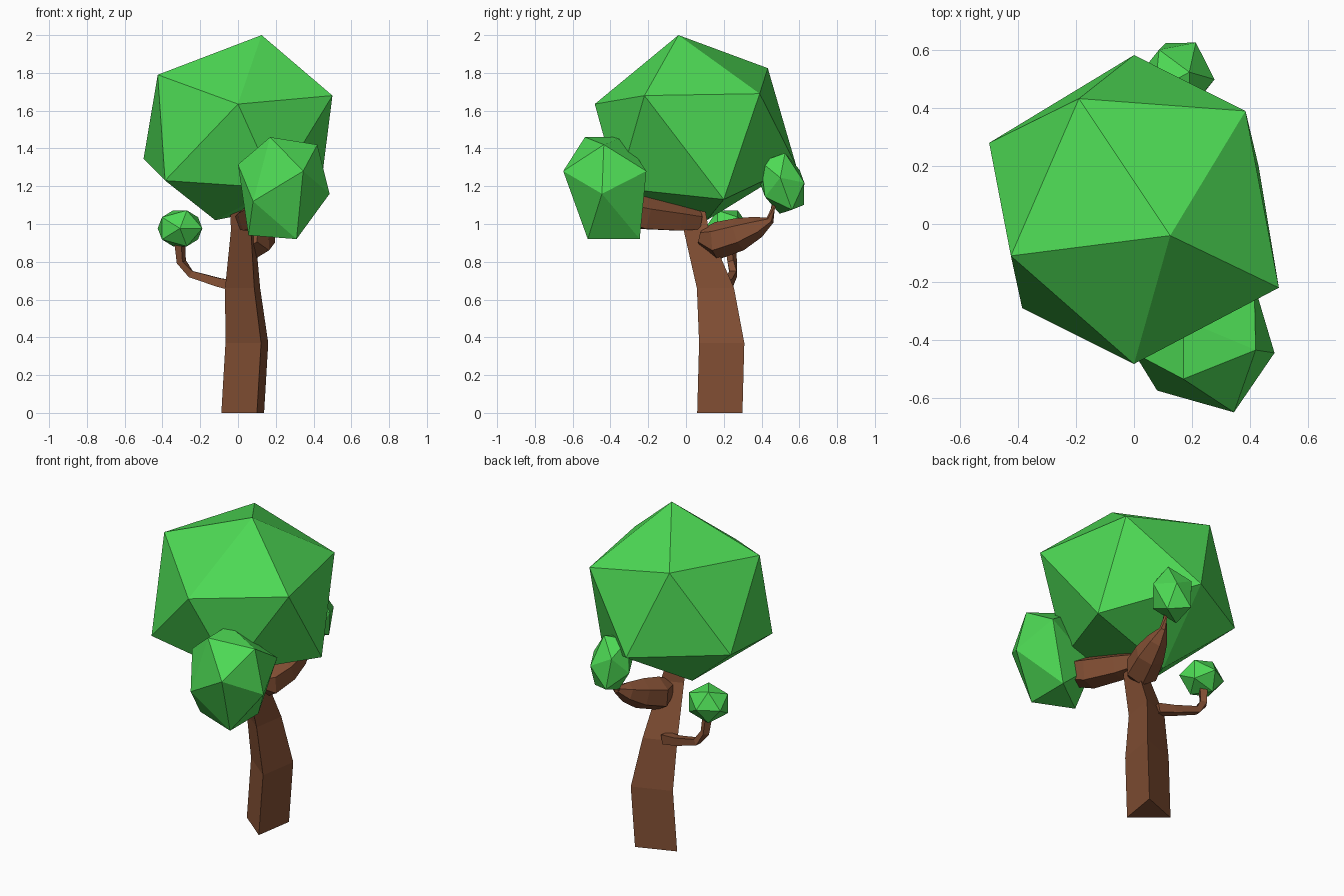
import bpy, bmesh, math
from mathutils import Vector, Matrix

if "Cube" in bpy.data.objects:
    bpy.data.objects.remove(bpy.data.objects["Cube"])


def material(name, rgb):
    m = bpy.data.materials.new(name)
    m.diffuse_color = (*rgb, 1)
    m.use_nodes = True
    m.node_tree.nodes["Principled BSDF"].inputs["Base Color"].default_value = m.diffuse_color
    return m


LEAF = material("leaf_green", (0.075, 0.70, 0.09))
BARK = material("bark_brown", (0.23, 0.08, 0.035))


def finish(bm, name, mat):
    bmesh.ops.recalc_face_normals(bm, faces=bm.faces)
    me = bpy.data.meshes.new(name)
    bm.to_mesh(me)
    bm.free()
    me.materials.append(mat)
    ob = bpy.data.objects.new(name, me)
    bpy.context.collection.objects.link(ob)
    return ob


def faceted_blob(name, corners):
    """Uneven 20-sided leaf clump spanned by its corners."""
    bm = bmesh.new()
    for c in corners:
        bm.verts.new(c)
    bmesh.ops.convex_hull(bm, input=bm.verts)
    finish(bm, name, LEAF)


def ico_blob(name, centre, size, pole, tilt=0):
    """Regular 20-sided clump: pole turns it, tilt leans it about x."""
    bm = bmesh.new()
    bmesh.ops.create_icosphere(bm, subdivisions=1, radius=1)
    m = (Matrix.Translation(centre) @ Matrix.Rotation(tilt, 4, 'X')
         @ Matrix.Diagonal((*size, 1)) @ pole)
    bmesh.ops.transform(bm, matrix=m, verts=bm.verts)
    finish(bm, name, LEAF)


def limb(name, stations, sides, turn=0, level=False):
    """Tapered tube through (x, y, z, radius) stations."""
    bm = bmesh.new()
    pts = [Vector(s[:3]) for s in stations]
    rings = []
    for i, s in enumerate(stations):
        d = pts[min(i + 1, len(pts) - 1)] - pts[max(i - 1, 0)]
        if level:
            u, v = Vector((1, 0, 0)), Vector((0, 1, 0))
        else:
            ref = Vector((0.8, -0.5, 0.1)) if abs(d.normalized().z) > 0.8 else Vector((0, 0, 1))
            u = (ref - d * ref.dot(d) / d.length_squared).normalized()
            v = d.normalized().cross(u)
        ring = []
        for k in range(sides):
            a = turn + 2 * math.pi * k / sides
            ring.append(bm.verts.new(pts[i] + s[3] * (math.cos(a) * u + math.sin(a) * v)))
        rings.append(ring)
    for r0, r1 in zip(rings, rings[1:]):
        for k in range(sides):
            j = (k + 1) % sides
            bm.faces.new((r0[k], r0[j], r1[j], r1[k]))
    bm.faces.new(rings[0][::-1])
    bm.faces.new(rings[-1])
    finish(bm, name, BARK)


# Three-sided bending trunk
limb("trunk", [(0.05, 0.19, 0, 0.14), (0.072, 0.2, 0.37, 0.14),
               (0.045, 0.165, 0.66, 0.115), (0.04, 0.06, 0.97, 0.078),
               (0.0, 0.04, 1.2, 0.05)], 3, turn=math.radians(171), level=True)

# Branches
limb("front_branch", [(0.04, 0.07, 1.02, 0.06), (0.07, -0.04, 1.03, 0.08),
                      (0.13, -0.22, 1.05, 0.095), (0.18, -0.34, 1.08, 0.08)], 5)
limb("back_branch", [(0.06, 0.08, 0.93, 0.05), (0.08, 0.16, 0.91, 0.1),
                     (0.12, 0.28, 0.945, 0.088), (0.145, 0.38, 0.985, 0.058),
                     (0.16, 0.445, 1.02, 0.022), (0.16, 0.465, 1.1, 0.012)], 6)
limb("left_branch", [(0.0, 0.2, 0.67, 0.04), (-0.1, 0.225, 0.69, 0.033),
                     (-0.25, 0.25, 0.735, 0.026), (-0.3, 0.245, 0.80, 0.026),
                     (-0.31, 0.23, 0.92, 0.03)], 4, turn=math.pi / 4)

# Main crown: top, upper ring, lower ring, bottom
faceted_blob("main_crown", [
    (0.125, -0.04, 2.0),
    (-0.425, -0.11, 1.79), (0, -0.483, 1.635), (0.5, -0.22, 1.68),
    (0.385, 0.39, 1.69), (-0.19, 0.433, 1.825),
    (0.43, 0.2, 1.13), (0, 0.583, 1.31), (-0.5, 0.28, 1.345),
    (-0.386, -0.29, 1.23), (0.2, -0.36, 1.19), (-0.12, 0.11, 1.02)])

# Front clump: right pole and ring, left pole and ring
faceted_blob("front_clump", [
    (0.485, -0.445, 1.16),
    (0.42, -0.435, 1.42), (0.345, -0.65, 1.28), (0.31, -0.52, 0.92),
    (0.31, -0.245, 0.92), (0.415, -0.21, 1.28),
    (0.0, -0.445, 1.315),
    (0.17, -0.535, 1.46), (0.08, -0.575, 1.12), (0.055, -0.445, 0.94),
    (0.08, -0.26, 1.12), (0.17, -0.33, 1.46)])

# Small clumps on the other branches
ico_blob("left_clump", (-0.307, 0.22, 0.977), (0.132, 0.12, 0.112),
         Matrix.Rotation(math.radians(90), 4, 'X'))
ico_blob("back_clump", (0.15, 0.51, 1.215), (0.13, 0.13, 0.185),
         Matrix.Rotation(math.radians(80), 4, 'Y'), math.radians(20))
